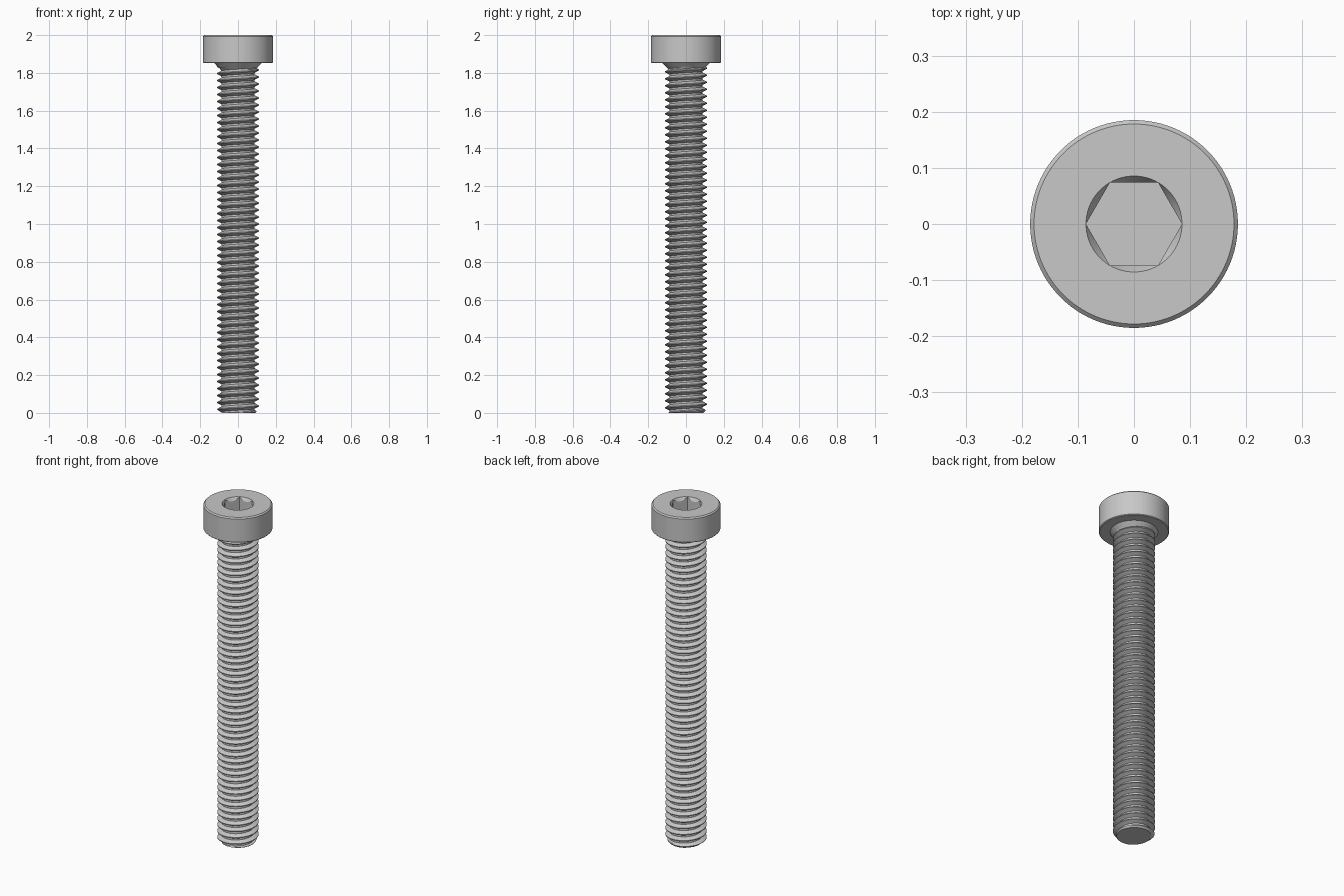
import bpy, bmesh, math

cube = bpy.data.objects.get("Cube")
if cube:
    bpy.data.objects.remove(cube)

SEG = 96                      # steps round the axis
TURN = 2 * math.pi
MM = 2 / 54                   # one millimetre in model units
PITCH = MM
MAJOR, MINOR = 3 * MM, 2.387 * MM
HEAD_R, HEAD_Z = 5 * MM, 50 * MM
FLAT = 2 * MM                 # socket centre to flat
CORNER = FLAT / math.cos(math.pi / 6)

steel = bpy.data.materials.new("steel grey")
steel.use_nodes = True
grey = (0.58, 0.58, 0.58, 1)
steel.diffuse_color = grey
steel.node_tree.nodes["Principled BSDF"].inputs["Base Color"].default_value = grey


def skin(name, rings, cap_first=False, cap_last=False):
    """Join rings, each a function of the angle giving (radius, z)."""
    bm = bmesh.new()
    rows = []
    for ring in rings:
        row = []
        for i in range(SEG + 1):
            a = TURN * i / SEG
            r, z = ring(a)
            row.append(bm.verts.new((r * math.cos(a), r * math.sin(a), z)))
        rows.append(row)
    for low, high in zip(rows, rows[1:]):
        for i in range(SEG):
            bm.faces.new((low[i], low[i + 1], high[i + 1], high[i]))
    if cap_first:
        bm.faces.new(rows[0][SEG - 1::-1])
    if cap_last:
        bm.faces.new(rows[-1][:SEG])
    bmesh.ops.remove_doubles(bm, verts=bm.verts[:], dist=1e-5)
    mesh = bpy.data.meshes.new(name)
    bm.to_mesh(mesh)
    bm.free()
    mesh.materials.append(steel)
    obj = bpy.data.objects.new(name, mesh)
    bpy.context.collection.objects.link(obj)
    bpy.ops.object.select_all(action='DESELECT')
    obj.select_set(True)
    bpy.context.view_layer.objects.active = obj
    bpy.ops.object.shade_smooth_by_angle(angle=math.radians(28))
    return obj


def circle(r, z):
    return lambda a: (r, z)


# Head with bevelled rims and a chamfered hexagonal socket
def hexagon(a):
    return FLAT / math.cos(a % (math.pi / 3) - math.pi / 6)


def socket_rim(a):
    r = hexagon(a)
    return r, 2 - 1.7 * (CORNER - r)


def socket_floor(a):
    return hexagon(a), 2 - 2.3 * MM


skin("head", [circle(0.126, HEAD_Z), circle(HEAD_R - 0.004, HEAD_Z),
              circle(HEAD_R, HEAD_Z + 0.004), circle(HEAD_R, 1.993),
              circle(HEAD_R - 0.007, 2), circle(CORNER, 2),
              socket_rim, socket_floor], cap_last=True)


# Threaded shank with a chamfered tip and a flared neck
def thread_radius(a, z):
    phase = (z / PITCH - a / TURN) % 1
    from_crest = min(phase, 1 - phase)
    t = min(max((from_crest - 1 / 16) / (5 / 16), 0), 1)
    r = MAJOR + (MINOR - MAJOR) * t
    r = min(r, 0.092 + z)
    return max(r, 0.126 - (HEAD_Z - z))


def thread_ring(turns):
    def ring(a):
        z = min(max(PITCH * (turns + a / TURN), 0), HEAD_Z)
        return thread_radius(a, z), z
    return ring


steps = [s / 16 for s in (1, 3.5, 6, 10, 12.5, 15)]
skin("threaded_shank", [thread_ring(k + s) for k in range(-2, 51) for s in steps],
     cap_first=True)
